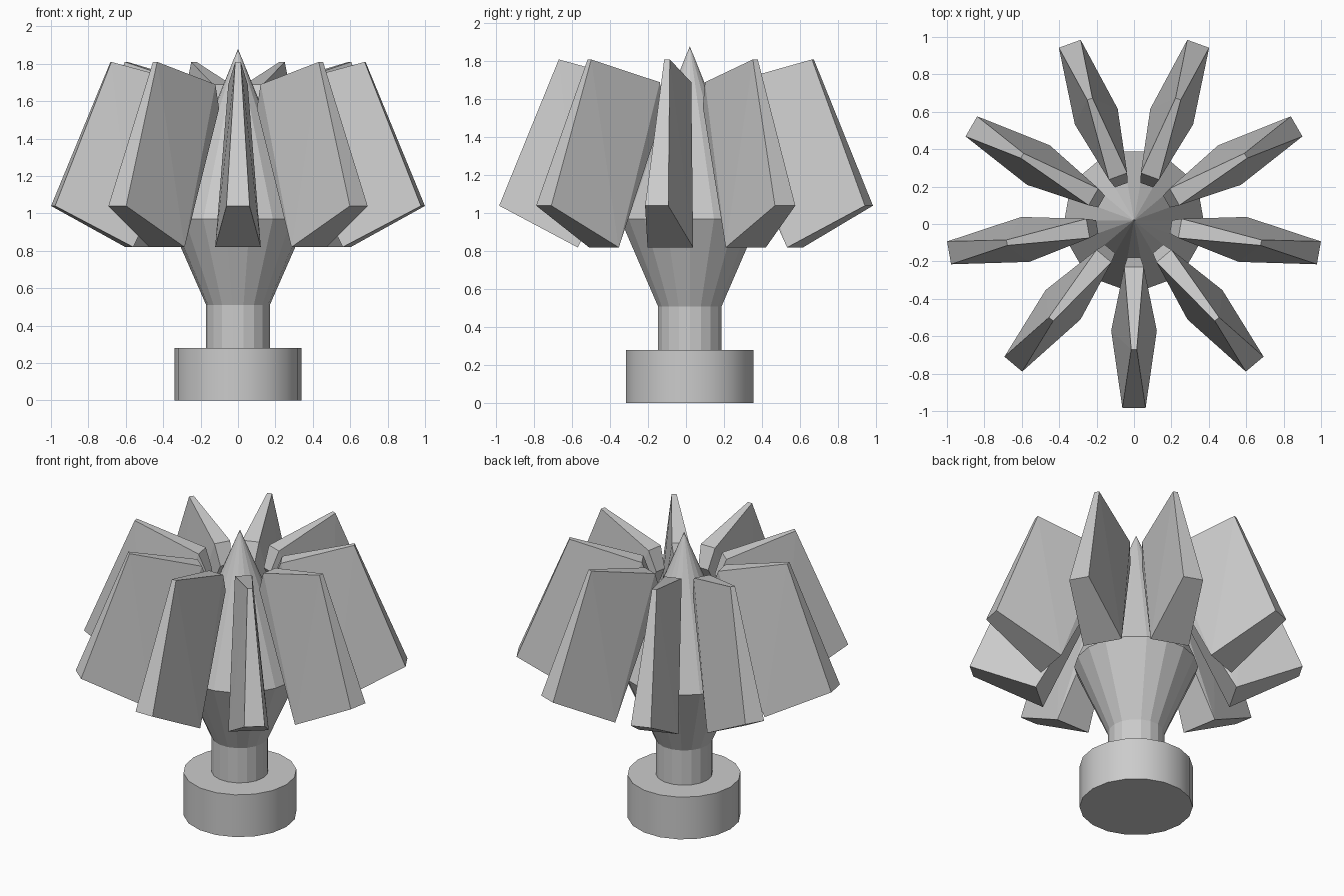
import bpy, bmesh, math
from mathutils import Matrix

cube = bpy.data.objects.get("Cube")
if cube:
    bpy.data.objects.remove(cube, do_unlink=True)

CENTRE_Y = 0.02
SIDES = 18
BLADES = 9

grey = bpy.data.materials.new("plain grey")
grey.use_nodes = True
grey.diffuse_color = (0.6, 0.6, 0.6, 1)
grey.node_tree.nodes["Principled BSDF"].inputs["Base Color"].default_value = (0.6, 0.6, 0.6, 1)


def finish(name, bm):
    bmesh.ops.recalc_face_normals(bm, faces=bm.faces)
    mesh = bpy.data.meshes.new(name)
    bm.to_mesh(mesh)
    bm.free()
    mesh.materials.append(grey)
    obj = bpy.data.objects.new(name, mesh)
    obj.location.y = CENTRE_Y
    bpy.context.collection.objects.link(obj)
    return obj


def frustum(name, r_low, r_high, z_low, z_high):
    bm = bmesh.new()
    bmesh.ops.create_cone(bm, cap_ends=True, segments=SIDES, radius1=r_low, radius2=r_high,
                          depth=z_high - z_low,
                          matrix=Matrix.Translation((0, 0, (z_low + z_high) / 2))
                          @ Matrix.Rotation(math.pi / 2, 4, "Z"))
    return finish(name, bm)


# Central column: base, neck, flared cup and pointed core
base = frustum("base", 0.34, 0.34, 0, 0.28)
neck = frustum("neck", 0.17, 0.17, 0.28, 0.51)
cup = frustum("cup", 0.17, 0.372, 0.51, 0.97)
core = frustum("core", 0.372, 0, 0.97, 1.88)

# Soft shading around the round base
bpy.ops.object.select_all(action="DESELECT")
base.select_set(True)
bpy.context.view_layer.objects.active = base
bpy.ops.object.shade_smooth_by_angle(angle=math.radians(30))

# Blade section: radius, half width, height
PROFILE = [(1.004, 0.062, 1.04), (0.69, 0.015, 1.81), (0.25, 0.052, 1.69),
           (0.20, 0.036, 1.56), (0.59, 0.122, 0.82)]

# Ring of tilted wedge blades, one pointing straight to the front
for i in range(BLADES):
    bm = bmesh.new()
    for r, w, z in PROFILE:
        for side in (-w, w):
            bm.verts.new((r, side, z))
    bmesh.ops.convex_hull(bm, input=bm.verts)
    bmesh.ops.dissolve_limit(bm, angle_limit=math.radians(2), verts=bm.verts, edges=bm.edges)
    turn = Matrix.Rotation(2 * math.pi * i / BLADES - math.pi / 2, 4, "Z")
    bm.transform(turn)
    finish(f"blade_{i + 1}", bm)
